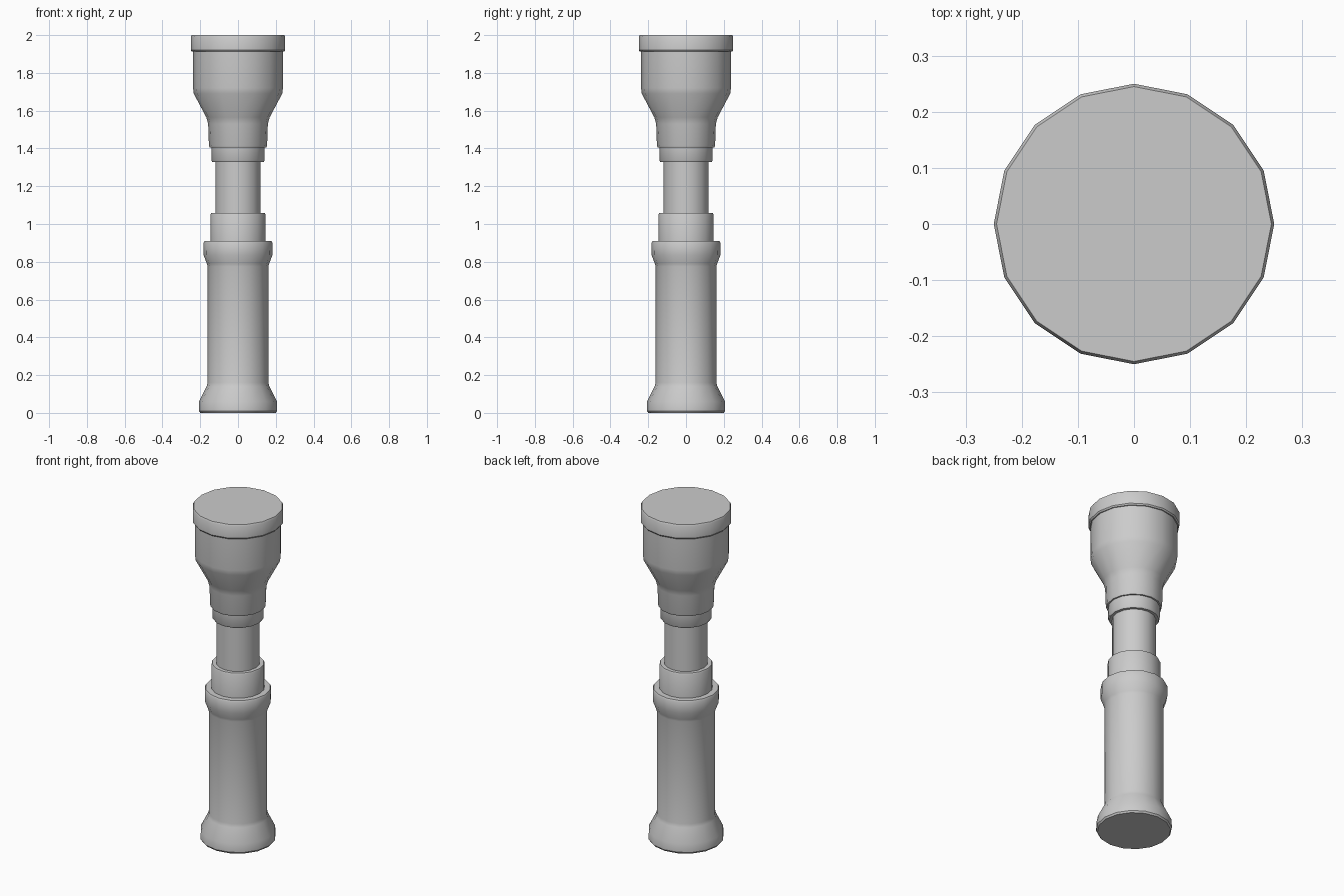
import bpy, bmesh, math

cube = bpy.data.objects.get("Cube")
if cube:
    bpy.data.objects.remove(cube, do_unlink=True)

SIDES = 16

grey = bpy.data.materials.new("light_grey")
grey.use_nodes = True
grey.diffuse_color = (0.6, 0.6, 0.6, 1)
bsdf = grey.node_tree.nodes["Principled BSDF"]
bsdf.inputs["Base Color"].default_value = grey.diffuse_color
bsdf.inputs["Roughness"].default_value = 0.6


def turned(name, profile):
    """Closed solid turned around z from (radius, height) points, bottom to top."""
    bm = bmesh.new()
    rings = []
    for r, z in profile:
        angles = [math.tau * i / SIDES for i in range(SIDES)]
        rings.append([bm.verts.new((r * math.cos(a), r * math.sin(a), z)) for a in angles])
    for low, high in zip(rings, rings[1:]):
        for i in range(SIDES):
            j = (i + 1) % SIDES
            bm.faces.new((low[i], low[j], high[j], high[i]))
    bm.faces.new(rings[0][::-1])
    bm.faces.new(rings[-1])
    mesh = bpy.data.meshes.new(name)
    bm.to_mesh(mesh)
    bm.free()
    mesh.materials.append(grey)
    obj = bpy.data.objects.new(name, mesh)
    bpy.context.collection.objects.link(obj)
    bpy.context.view_layer.objects.active = obj
    obj.select_set(True)
    bpy.ops.object.shade_smooth_by_angle(angle=math.radians(35))
    obj.select_set(False)
    return obj


# Grip with flared foot and rim
turned("handle", [(0.2, 0), (0.207, 0.01), (0.206, 0.06), (0.166, 0.14), (0.161, 0.16),
                  (0.161, 0.775), (0.165, 0.79), (0.182, 0.835), (0.183, 0.9), (0.178, 0.91)])
# Stepped middle
turned("lower_collar", [(0.146, 0.89), (0.146, 1.05), (0.142, 1.058)])
turned("neck", [(0.12, 1.04), (0.12, 1.35)])
turned("upper_collar", [(0.136, 1.328), (0.141, 1.336), (0.141, 1.42)])
# Flared head
turned("head", [(0.15, 1.405), (0.154, 1.415), (0.158, 1.53), (0.168, 1.565),
                (0.234, 1.69), (0.238, 1.72), (0.238, 1.93)])
turned("end_cap", [(0.244, 1.912), (0.25, 1.92), (0.25, 1.99), (0.245, 2.0)])
